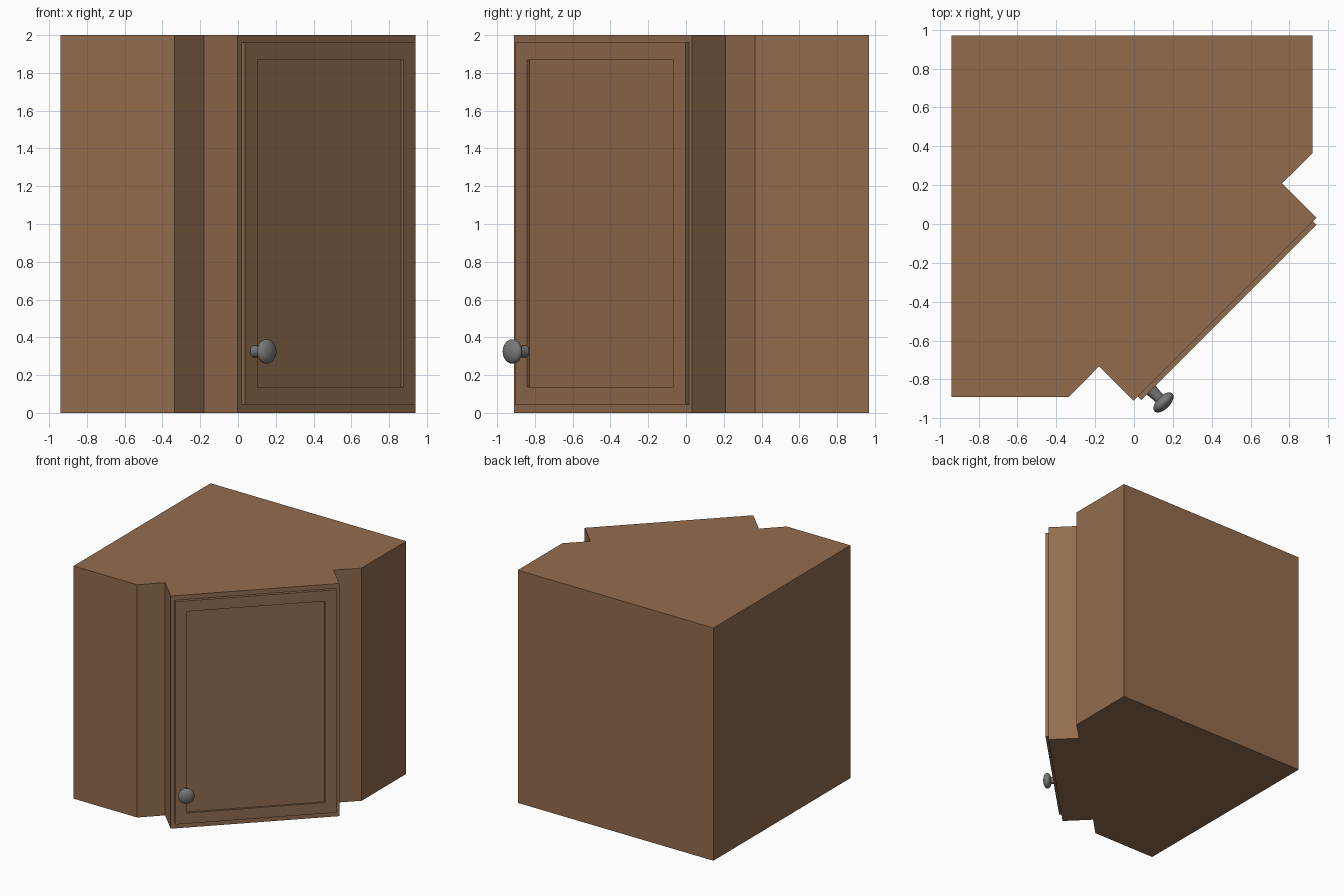
import bpy, bmesh, math
from mathutils import Vector, Matrix

if "Cube" in bpy.data.objects:
    bpy.data.objects.remove(bpy.data.objects["Cube"])


def material(name, rgb):
    m = bpy.data.materials.new(name)
    m.diffuse_color = (*rgb, 1)
    m.use_nodes = True
    m.node_tree.nodes["Principled BSDF"].inputs["Base Color"].default_value = m.diffuse_color
    return m


WOOD = material("brown wood", (0.29, 0.152, 0.075))
METAL = material("grey metal", (0.19, 0.19, 0.19))


def make_object(name, bm, mat):
    bmesh.ops.recalc_face_normals(bm, faces=bm.faces[:])
    mesh = bpy.data.meshes.new(name)
    bm.to_mesh(mesh)
    bm.free()
    mesh.materials.append(mat)
    ob = bpy.data.objects.new(name, mesh)
    bpy.context.collection.objects.link(ob)
    return ob


# Corner cabinet body: half outline mirrored across the diagonal, then extruded
half = [(-0.94, -0.89), (-0.335, -0.89), (-0.18, -0.733), (-0.003, -0.91)]
C = 0.03
outline = [(-0.94, 0.97)] + half + [(C - y, C - x) for x, y in reversed(half)]
bm = bmesh.new()
base = bm.faces.new([bm.verts.new((x, y, 0)) for x, y in outline])
ext = bmesh.ops.extrude_face_region(bm, geom=[base], use_keep_orig=True)
top = [v for v in ext["geom"] if isinstance(v, bmesh.types.BMVert)]
bmesh.ops.translate(bm, verts=top, vec=(0, 0, 2))
make_object("cabinet_body", bm, WOOD)

# Door: slab with a recessed centre panel, turned to the diagonal front
W, T, H = 1.277, 0.027, 1.915
bm = bmesh.new()
bmesh.ops.create_cube(bm, size=1, matrix=Matrix.Translation((0, T / 2, H / 2)) @
                      Matrix.Diagonal((W, T, H, 1)))
front = min(bm.faces, key=lambda f: f.calc_center_median().y)
bm.normal_update()
bmesh.ops.inset_individual(bm, faces=[front], thickness=0.13)
ext = bmesh.ops.extrude_discrete_faces(bm, faces=[front])
bmesh.ops.translate(bm, verts=ext["faces"][0].verts[:], vec=(0, 0.018, 0))
door = make_object("door", bm, WOOD)
door.location = (0.4885, -0.4545, 0.045)
door.rotation_euler = (0, 0, math.radians(45))

# Knob: lathed stem with a flattened round cap
R, A, CENTRE = 0.065, 0.034, 0.09
profile = [(0, -0.002), (0.033, -0.002), (0.03, 0.02), (0.027, 0.06)]
for i in range(2, 13):
    a = math.pi * (1 - i / 12)
    profile.append((R * math.sin(a), CENTRE + A * math.cos(a)))
profile[-1] = (0, CENTRE + A)
bm = bmesh.new()
vs = [bm.verts.new((r, 0, h)) for r, h in profile]
es = [bm.edges.new(p) for p in zip(vs, vs[1:])]
bmesh.ops.spin(bm, geom=vs + es, cent=(0, 0, 0), axis=(0, 0, 1),
               angle=math.tau, steps=32, use_duplicate=False)
bmesh.ops.remove_doubles(bm, verts=bm.verts[:], dist=0.0001)
knob = make_object("knob", bm, METAL)
knob.location = (0.088, -0.855, 0.325)
knob.rotation_euler = Vector((1, -1, 0)).to_track_quat('Z', 'Y').to_euler()
bpy.context.view_layer.objects.active = knob
knob.select_set(True)
bpy.ops.object.shade_smooth_by_angle(angle=math.radians(40))
